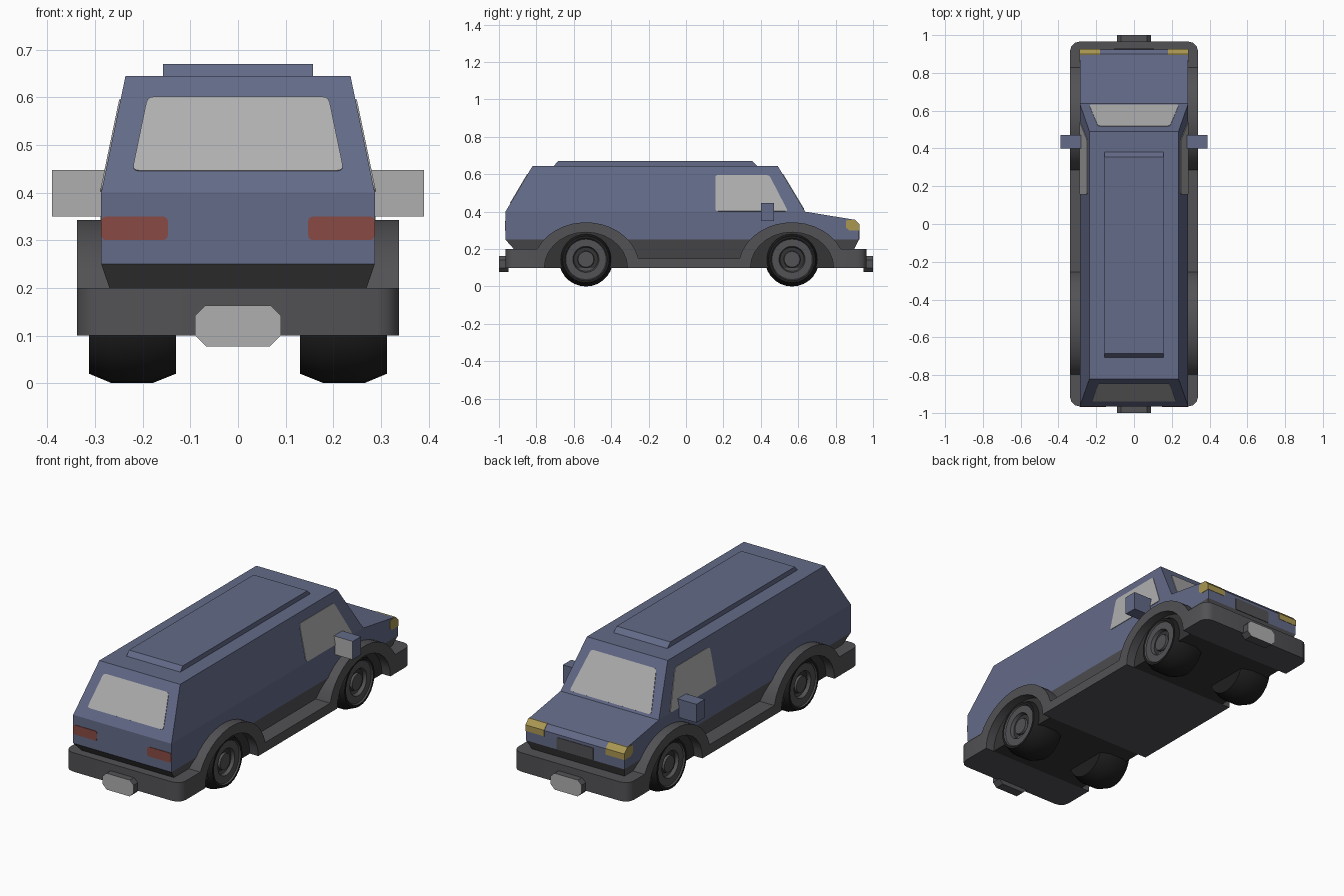
import bpy, bmesh, math
from mathutils import Vector

if "Cube" in bpy.data.objects:
    bpy.data.objects.remove(bpy.data.objects["Cube"])

def material(name, r, g, b):
    m = bpy.data.materials.new(name)
    m.diffuse_color = (r, g, b, 1)
    m.use_nodes = True
    m.node_tree.nodes["Principled BSDF"].inputs["Base Color"].default_value = m.diffuse_color
    return m

BLUE = material("body_blue", .125, .145, .245)
GREY = material("trim_grey", .085, .083, .09)
WELL = material("well_dark", .035, .035, .036)
BLACK = material("tyre_black", .014, .014, .014)
PALE = material("pale_grey", .43, .43, .43)
RED = material("lamp_red", .25, .068, .056)
YELLOW = material("lamp_yellow", .40, .31, .085)

def finish(name, bm, mats, smooth=False):
    bmesh.ops.recalc_face_normals(bm, faces=bm.faces)
    me = bpy.data.meshes.new(name)
    bm.to_mesh(me)
    bm.free()
    for m in mats:
        me.materials.append(m)
    ob = bpy.data.objects.new(name, me)
    bpy.context.collection.objects.link(ob)
    if smooth:
        bpy.ops.object.select_all(action='DESELECT')
        ob.select_set(True)
        bpy.context.view_layer.objects.active = ob
        bpy.ops.object.shade_smooth_by_angle(angle=math.radians(35))
    return ob

def loft(rings):
    """Solid through matching loops of points, capped at both ends."""
    bm = bmesh.new()
    vs = [[bm.verts.new(p) for p in ring] for ring in rings]
    n = len(vs[0])
    for a, b in zip(vs, vs[1:]):
        for i in range(n):
            bm.faces.new((a[i], a[(i + 1) % n], b[(i + 1) % n], b[i]))
    bm.faces.new(vs[0][::-1])
    bm.faces.new(vs[-1])
    bmesh.ops.recalc_face_normals(bm, faces=bm.faces)
    return bm

def prism_x(profile, x0, x1):
    return loft([[(x, y, z) for y, z in profile] for x in (x0, x1)])

def tiers(levels):
    """Stacked rectangles given as (z, y back, y front, half width)."""
    return loft([[(-w, a, z), (w, a, z), (w, b, z), (-w, b, z)] for z, a, b, w in levels])

def rounded(pts, r, n=3):
    pts, out = [Vector(p) for p in pts], []
    for i, p in enumerate(pts):
        a = p + (pts[i - 1] - p).normalized() * r
        b = p + (pts[(i + 1) % len(pts)] - p).normalized() * r
        for k in range(n + 1):
            t = k / n
            out.append(a * (1 - t) ** 2 + p * 2 * t * (1 - t) + b * t * t)
    return out

def plate(name, pts, out_dir, mat, r=.015):
    """Thin rounded panel lying on a surface."""
    ring = rounded(pts, r)
    nrm = (Vector(pts[1]) - Vector(pts[0])).cross(Vector(pts[2]) - Vector(pts[0])).normalized()
    if nrm.dot(Vector(out_dir)) < 0:
        nrm = -nrm
    finish(name, loft([[p + nrm * d for p in ring] for d in (-.003, .003)]), [mat])

def arc(cy, a, b, d0, d1, n=14):
    out = []
    for k in range(n + 1):
        t = math.radians(d0 + (d1 - d0) * k / n)
        out.append((cy + a * math.cos(t), .1 + b * math.sin(t)))
    return out

REAR, NOSE = -.535, .567          # axle positions

# Painted shell: lower body, tapered cabin, raised roof panel
finish("lower_body", prism_x([(-.965, .25), (-.965, .40), (.637, .40), (.90, .357),
                              (.925, .33), (.925, .25)], -.287, .287), [BLUE])
finish("cabin", tiers([(.40, -.965, .637, .287), (.645, -.82, .49, .236)]), [BLUE])
finish("roof_panel", tiers([(.64, -.71, .385, .157), (.67, -.685, .355, .157)]), [BLUE])

# Dark underside band
finish("underbody_band", tiers([(.14, -.87, .875, .25), (.20, -.92, .90, .27),
                                (.25, -.965, .925, .287)]), [GREY])

# Bumpers, sills and wheel arches in one skirt
skirt = ([(-.965, .20)] + arc(REAR, .287, .243, 155.7, 11.9)
         + arc(NOSE, .287, .243, 168.1, 24.3) + [(.965, .20), (.965, .10)]
         + arc(NOSE, .222, .19, 0, 180) + arc(REAR, .222, .19, 0, 180) + [(-.965, .10)])
bm = prism_x(skirt, -.338, .338)
corners = [e for e in bm.edges if all(abs(v.co.y) > .96 for v in e.verts)
           and abs(e.verts[0].co.x - e.verts[1].co.x) < .01]
bmesh.ops.bevel(bm, geom=corners, offset=.047, segments=3, profile=.5, affect='EDGES')
finish("skirt", bm, [GREY], smooth=True)

# Wheel wells and wheels
TYRE = [(.125, .13), (.145, .18), (.145, .265), (.125, .313), (.113, .313),
        (.108, .306), (.07, .306), (.064, .288), (.045, .288), (.042, .300)]
for label, cy in (("rear", REAR), ("nose", NOSE)):
    finish(label + "_wheel_well", prism_x(arc(cy, .224, .192, 0, 180), -.289, .289), [WELL])
    for side, s in (("right", 1), ("left", -1)):
        n = 28
        bm = loft([[(s * x, cy + r * math.cos(2 * math.pi * i / n),
                     .145 + r * math.sin(2 * math.pi * i / n)) for i in range(n)]
                   for r, x in TYRE])
        for f in bm.faces:
            c = f.calc_center_median()
            rad = math.hypot(c.y - cy, c.z - .145)
            f.material_index = 1 if abs(c.x) > .28 and rad < .115 else 0
        finish(f"{label}_{side}_wheel", bm, [BLACK, GREY], smooth=True)

# Number plate blocks at both ends
OCT = [(-.09, .10), (-.067, .077), (.067, .077), (.09, .10),
       (.09, .142), (.069, .163), (-.069, .163), (-.09, .142)]
for label, s in (("rear", -1), ("nose", 1)):
    bm = loft([[(x, s * y, z) for x, z in OCT] for y in (.95, 1.0)])
    for f in bm.faces:
        f.material_index = int(f.normal.y * s > .9)
    finish(label + "_plate_block", bm, [GREY, PALE])

# Front and rear glass, following the cabin slopes
def slope(z, y0, y1):
    return y0 + (y1 - y0) * (z - .40) / .245

def end_glass(name, y0, y1, z0, z1, w0, w1):
    a, b = slope(z0, y0, y1), slope(z1, y0, y1)
    plate(name, [(-w0, a, z0), (w0, a, z0), (w1, b, z1), (-w1, b, z1)], (0, y0, 0), PALE)

end_glass("rear_window", -.965, -.82, .445, .60, .222, .19)
end_glass("windscreen", .637, .49, .412, .60, .238, .19)

# Grille on the nose
plate("grille", [(-.107, .925, .25), (.107, .925, .25), (.107, .925, .315), (-.107, .925, .315)],
      (0, 1, 0), GREY, .005)

# Paired parts: side windows, lamps, mirrors
for side, s in (("right", 1), ("left", -1)):
    plate(side + "_window", [(s * slope(z, .287, .236), y, z) for y, z in
          ((.157, .402), (.157, .595), (.445, .595), (.545, .402))], (s, 0, 0), PALE)
    plate(side + "_tail_lamp", [(s * x, -.965, z) for x, z in
          ((.147, .30), (.287, .30), (.287, .35), (.147, .35))], (0, -1, 0), RED, .012)
    finish(side + "_headlamp", prism_x([(.855, .353), (.901, .3585), (.927, .332), (.927, .30),
                                        (.872, .30), (.855, .315)], s * .18, s * .289), [YELLOW])
    bm = prism_x([(.40, .35), (.47, .35), (.47, .447), (.40, .447)], s * .275, s * .39)
    for f in bm.faces:
        f.material_index = int(f.normal.y < -.9)
    finish(side + "_mirror", bm, [BLUE, PALE])
